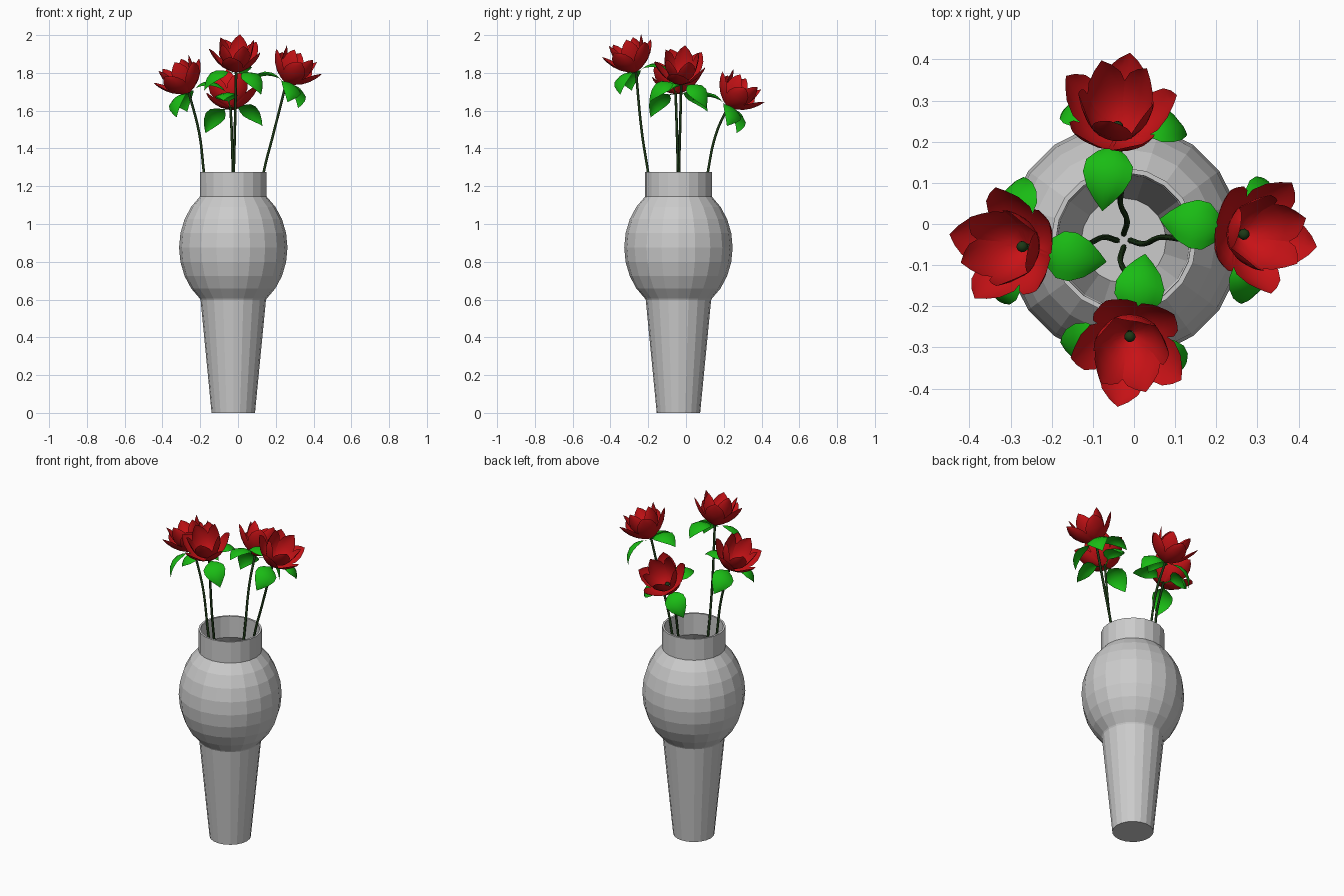
import bpy, bmesh, math
from mathutils import Vector, Matrix

if "Cube" in bpy.data.objects:
    bpy.data.objects.remove(bpy.data.objects["Cube"])

CENTRE = Vector((-0.025, -0.04, 0))


def material(name, rgb):
    m = bpy.data.materials.new(name)
    m.diffuse_color = (*rgb, 1)
    m.use_nodes = True
    m.node_tree.nodes["Principled BSDF"].inputs["Base Color"].default_value = m.diffuse_color
    return m


RED = material("petal_red", (0.58, 0.006, 0.008))
GREEN = material("leaf_green", (0.01, 0.5, 0.007))
DARK = material("stem_green", (0.012, 0.04, 0.008))


def make_object(name, bm, mat=None, smooth=False):
    me = bpy.data.meshes.new(name)
    bm.to_mesh(me)
    bm.free()
    ob = bpy.data.objects.new(name, me)
    bpy.context.collection.objects.link(ob)
    if mat:
        me.materials.append(mat)
    for p in me.polygons:
        p.use_smooth = smooth
    return ob


def lathe(name, profile, sides):
    bm = bmesh.new()
    rings = []
    for r, z in profile:
        ring = []
        for i in range(sides):
            a = math.tau * i / sides
            ring.append(bm.verts.new(CENTRE + Vector((r * math.cos(a), r * math.sin(a), z))))
        rings.append(ring)
    for lo, hi in zip(rings, rings[1:]):
        for i in range(sides):
            j = (i + 1) % sides
            bm.faces.new((lo[i], lo[j], hi[j], hi[i]))
    bm.faces.new(rings[0][::-1])
    bm.faces.new(rings[-1])
    return make_object(name, bm)


# Vase: tapered foot, bulging belly and straight neck, hollow inside
belly = []
for i in range(9):
    a = math.radians(-52 + 104 * i / 8)
    belly.append((0.287 * math.cos(a), 0.875 + 0.343 * math.sin(a)))
outer = [(0.115, 0), (0.173, 0.597)] + belly + [(0.177, 1.275)]
inner = [(r - 0.012, max(z, 0.015)) for r, z in reversed(outer)]
inner[0] = (0.165, 1.275)
lathe("vase", outer + inner, 20)


def add_blade(bm, spine, cup, matrix, columns=6):
    """Curved petal or leaf: spine rows are (radius, height, half width)."""
    rows = []
    for i, (r, h, w) in enumerate(spine):
        a, b = spine[max(i - 1, 0)], spine[min(i + 1, len(spine) - 1)]
        t = Vector((b[0] - a[0], 0, b[1] - a[1])).normalized()
        n = Vector((-t.z, 0, t.x))
        if w == 0:
            rows.append([bm.verts.new(matrix @ Vector((r, 0, h)))])
            continue
        row = []
        for k in range(columns + 1):
            s = 2 * k / columns - 1
            p = Vector((r, s * w, h)) + n * (cup * w * s * s)
            row.append(bm.verts.new(matrix @ p))
        rows.append(row)
    for lo, hi in zip(rows, rows[1:]):
        for k in range(columns):
            if len(hi) == 1:
                bm.faces.new((lo[k], lo[k + 1], hi[0]))
            else:
                bm.faces.new((lo[k], lo[k + 1], hi[k + 1], hi[k]))


def blade_ring(name, mat, frame, sets):
    bm = bmesh.new()
    for spine, count, start, cup in sets:
        for i in range(count):
            turn = Matrix.Rotation(math.radians(start) + math.tau * i / count, 4, 'Z')
            add_blade(bm, spine, cup, frame @ turn)
    make_object(name, bm, mat, True)


OUTER_PETAL = [(0.008, 0, 0.01), (0.04, 0.012, 0.032), (0.075, 0.034, 0.052),
               (0.105, 0.064, 0.058), (0.128, 0.098, 0.045), (0.139, 0.12, 0.024),
               (0.145, 0.135, 0)]
INNER_PETAL = [(0.008, 0.004, 0.01), (0.036, 0.02, 0.03), (0.062, 0.05, 0.046),
               (0.08, 0.088, 0.052), (0.09, 0.13, 0.042), (0.094, 0.158, 0.023),
               (0.096, 0.178, 0)]
LEAF = [(0.0, -0.008, 0.003), (0.045, 0.006, 0.004), (0.065, 0.012, 0.036),
        (0.095, 0.013, 0.058), (0.13, 0.0, 0.06), (0.158, -0.028, 0.045),
        (0.172, -0.058, 0.022), (0.178, -0.085, 0)]


def flower(label, heading, tilt, reach, height, rim, bend):
    turn = Matrix.Translation(CENTRE) @ Matrix.Rotation(math.radians(heading), 4, 'Z')
    base = Vector((reach, 0.015, height))
    # Stem rising from the vase floor
    points = [(0.016, 0, 0.02), (0.05, -0.008, 0.4), (0.09, 0.008, 0.8),
              (rim, 0.003, 1.27), (bend, 0.008, 1.48), tuple(base)]
    cu = bpy.data.curves.new(label + "_stem", 'CURVE')
    cu.dimensions = '3D'
    cu.bevel_depth = 0.007
    cu.bevel_resolution = 1
    cu.resolution_u = 5
    cu.use_fill_caps = True
    sp = cu.splines.new('BEZIER')
    sp.bezier_points.add(len(points) - 1)
    for bp, p in zip(sp.bezier_points, points):
        bp.co = turn @ Vector(p)
        bp.handle_left_type = bp.handle_right_type = 'AUTO'
    cu.materials.append(DARK)
    bpy.context.collection.objects.link(bpy.data.objects.new(label + "_stem", cu))

    # Tilted bloom: petals, leaves and seed centre
    frame = (turn @ Matrix.Translation(base)
             @ Matrix.Rotation(math.radians(tilt), 4, 'Y')
             @ Matrix.Rotation(math.radians(-12), 4, 'Z'))
    blade_ring(label + "_petals", RED, frame,
               [(OUTER_PETAL, 5, 0, 0.3), (INNER_PETAL, 5, 36, 0.3)])
    blade_ring(label + "_leaves", GREEN, frame, [(LEAF, 3, 180, -0.25)])
    bm = bmesh.new()
    bmesh.ops.create_uvsphere(bm, u_segments=10, v_segments=6, radius=0.014,
                              matrix=frame @ Matrix.Translation((0, 0, 0.025)))
    make_object(label + "_centre", bm, DARK, True)


# Four flowers leaning outward: heading, tilt, reach, height, stem at rim, stem bend
flower("back_flower", 90, 36, 0.262, 1.62, 0.155, 0.2)
flower("front_flower", -90, 20, 0.225, 1.805, 0.16, 0.193)
flower("left_flower", 180, 28, 0.235, 1.695, 0.155, 0.18)
flower("right_flower", 0, 29, 0.28, 1.745, 0.16, 0.213)
